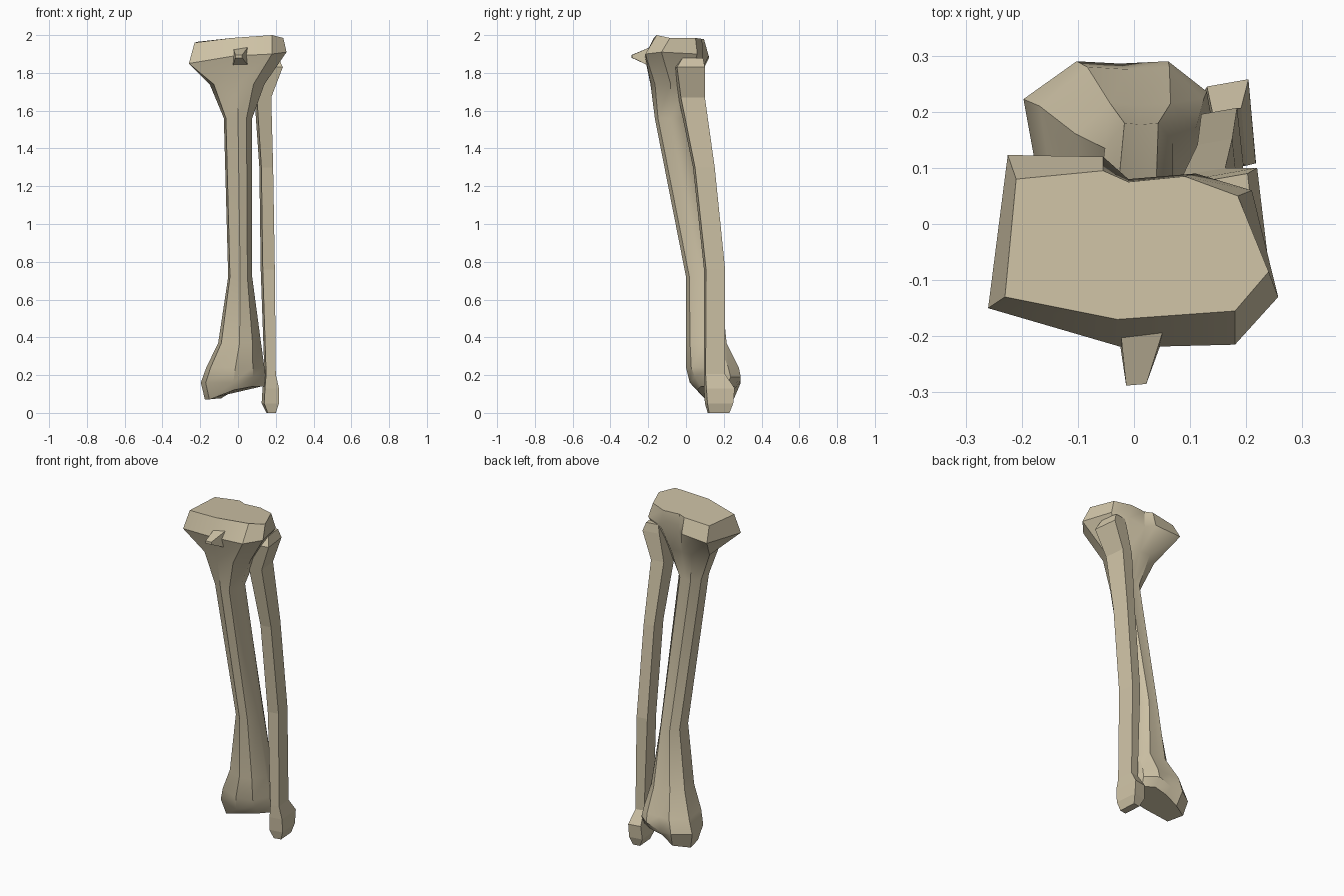
import bpy, bmesh

bone = bpy.data.materials.new("bone tan")
bone.diffuse_color = (0.61, 0.535, 0.375, 1)


def loft(name, rings, smooth=0.0):
    """Skin a stack of equal-sized rings and cap both ends."""
    bm = bmesh.new()
    loops = [[bm.verts.new(p) for p in ring] for ring in rings]
    n = len(loops[0])
    for a, b in zip(loops, loops[1:]):
        for i in range(n):
            j = (i + 1) % n
            bm.faces.new((a[i], a[j], b[j], b[i]))
    bm.faces.new(loops[0])
    bm.faces.new(loops[-1])
    bmesh.ops.recalc_face_normals(bm, faces=bm.faces)
    mesh = bpy.data.meshes.new(name)
    bm.to_mesh(mesh)
    bm.free()
    mesh.materials.append(bone)
    obj = bpy.data.objects.new(name, mesh)
    bpy.context.collection.objects.link(obj)
    if smooth:
        bpy.ops.object.select_all(action='DESELECT')
        obj.select_set(True)
        bpy.context.view_layer.objects.active = obj
        bpy.ops.object.shade_smooth_by_angle(angle=smooth)
    return obj


# Shin bone: D-shaped section, rounded at the front and flat at the back
SECTION = [(-0.85, -0.55), (0, -1), (0.6, -0.8), (1, -0.1), (0.9, 0.6),
           (0.5, 1), (0, 0.97), (-0.45, 1), (-1, 0.5)]


def section(x0, x1, y0, y1, z):
    cx, cy, hx, hy = (x0 + x1) / 2, (y0 + y1) / 2, (x1 - x0) / 2, (y1 - y0) / 2
    return [(cx + u * hx, cy + v * hy, z) for u, v in SECTION]


def ankle_z(x):
    """Underside: low on the inner side, stepping up to the outer side."""
    return 0.07 + 0.07 * min(1, max(0, (x + 0.1) / 0.11))


plateau_top = [(-0.23, -0.13, 1.96), (-0.03, -0.17, 1.985), (0.18, -0.155, 2.0),
               (0.24, -0.085, 1.985), (0.185, 0.05, 1.985), (0.09, 0.085, 1.98),
               (-0.01, 0.075, 1.98), (-0.055, 0.095, 1.98), (-0.21, 0.08, 1.965)]
plateau_rim = [(-0.26, -0.15, 1.85), (-0.02, -0.22, 1.89), (0.18, -0.215, 1.90),
               (0.257, -0.13, 1.91), (0.21, 0.06, 1.90), (0.11, 0.09, 1.89),
               (-0.01, 0.08, 1.88), (-0.055, 0.12, 1.89), (-0.225, 0.123, 1.88)]
ankle_base = [(x, y, ankle_z(x)) for x, y, z in section(-0.175, 0.14, 0.06, 0.255, 0)]
ankle_rim = [(x, y, z + 0.03 * (x > 0)) for x, y, z in
             section(-0.197, 0.147, 0.02, 0.29, 0.16)]

loft("shin_bone", [
    ankle_base,
    ankle_rim,
    section(-0.168, 0.14, 0.0, 0.28, 0.24),
    section(-0.105, 0.122, 0.0, 0.215, 0.37),
    section(-0.052, 0.075, 0.0, 0.18, 0.72),
    section(-0.075, 0.075, -0.165, 0.005, 1.56),
    section(-0.15, 0.14, -0.188, 0.05, 1.74),
    plateau_rim,
    plateau_top], smooth=0.62)

# Pointed bump below the knee
loft("knee_bump", [
    [(-0.03, -0.18, 1.83), (0.06, -0.18, 1.83), (0.055, -0.18, 1.94), (-0.025, -0.18, 1.93)],
    [(-0.014, -0.288, 1.88), (0.022, -0.285, 1.88), (0.022, -0.285, 1.895),
     (-0.014, -0.288, 1.895)]])


# Outer bone: slim four-sided shaft with a flared head and ankle knob
def box_ring(x0, x1, y0, y1, z):
    lean = (x1 - x0) * 0.15
    return [(x0 + lean, y0, z), (x1, y0 + lean, z), (x1 - lean, y1, z), (x0, y1 - lean, z)]


loft("outer_bone", [box_ring(*r) for r in [
    (0.15, 0.20, 0.115, 0.23, 0.0),
    (0.125, 0.217, 0.10, 0.25, 0.05),
    (0.13, 0.217, 0.095, 0.258, 0.13),
    (0.14, 0.20, 0.095, 0.207, 0.205),
    (0.12, 0.195, 0.095, 0.207, 0.76),
    (0.113, 0.186, 0.037, 0.152, 1.30),
    (0.087, 0.176, -0.04, 0.10, 1.67),
    (0.12, 0.237, -0.065, 0.10, 1.83),
    (0.13, 0.215, -0.03, 0.09, 1.88)]])
